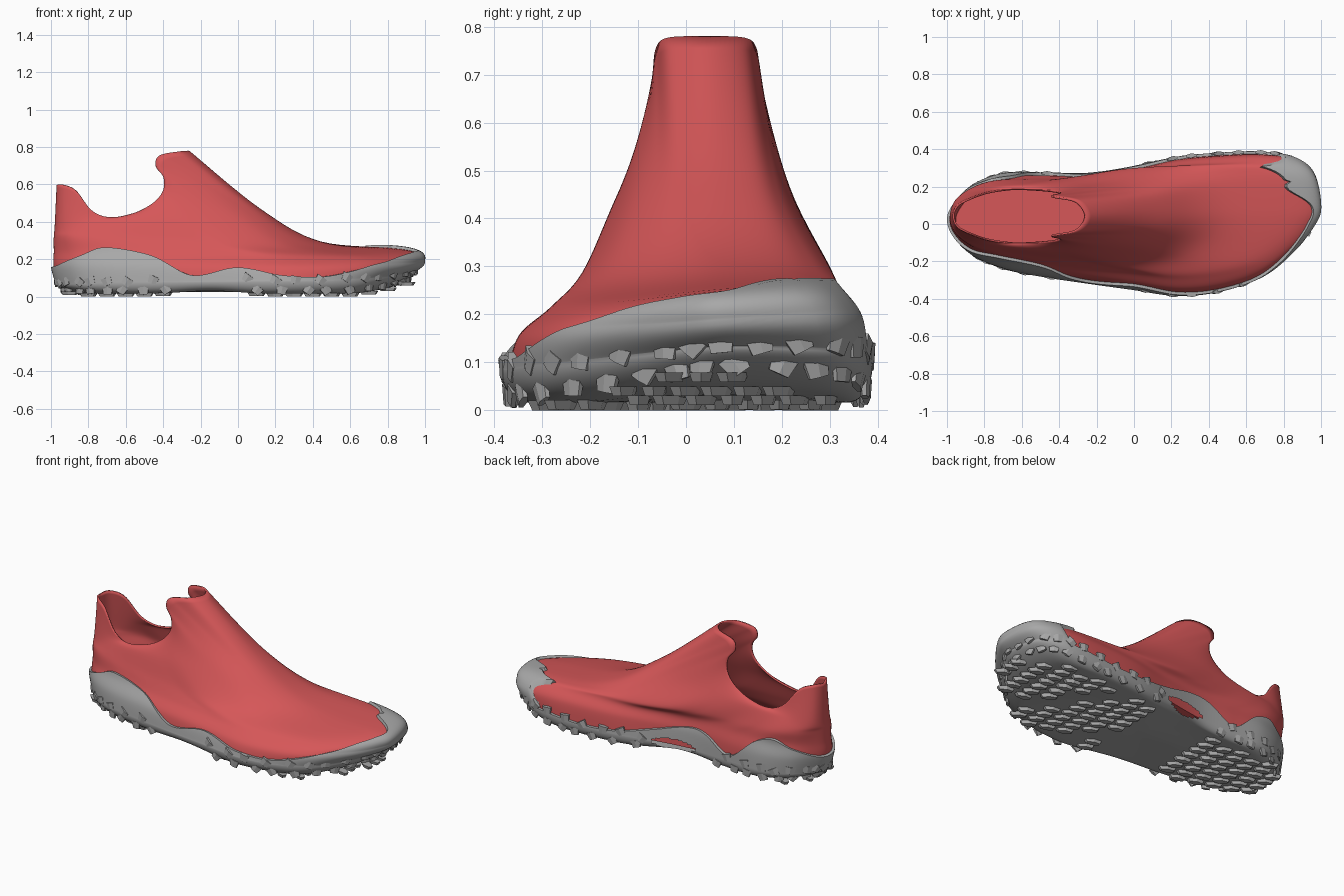
import bpy, bmesh, math, random
from mathutils import Vector, Matrix

random.seed(4)
if "Cube" in bpy.data.objects:
    bpy.data.objects.remove(bpy.data.objects["Cube"])


def material(name, r, g, b):
    m = bpy.data.materials.new(name)
    m.use_nodes = True
    m.diffuse_color = (r, g, b, 1)
    m.node_tree.nodes["Principled BSDF"].inputs["Base Color"].default_value = (r, g, b, 1)
    return m


red = material("red knit", 0.67, 0.095, 0.098)
grey = material("grey rubber", 0.39, 0.39, 0.39)

# Foot outline, heel to toe, at evenly spaced angles (right side and left side)
RIGHT = [.02, -.07, -.17, -.235, -.275, -.31, -.345, -.38, -.355, -.28, -.14, 0, .1]
LEFT = [.02, .10, .205, .265, .265, .262, .30, .355, .378, .385, .362, .28, .1]
# Collar edge, heel tab to tongue tip: x, z, half width
COLLAR = [(-.97, .595, 0), (-.945, .60, .06), (-.87, .57, .10), (-.78, .46, .13),
          (-.68, .425, .143), (-.55, .45, .143), (-.45, .505, .138), (-.40, .57, .13),
          (-.40, .64, .122), (-.44, .70, .112), (-.42, .755, .105), (-.31, .777, .08),
          (-.26, .78, 0)]
# Rings of the upper: back x, front x, back z, front z, narrowing right and left, lift, tilt
RINGS = [(-.96, .94, .07, .085, .03, .06, .06, 0), (-.985, .985, .16, .195, .11, .1, 0, .07),
         (-.985, .92, .24, .253, .34, .3, 0, .09), (-.985, .45, .32, .297, .57, .42, 0, .05),
         (-.98, .12, .38, .47, .8, .84, 0, 0)]
# Height of the rubber edge, measured in rings, on each side
EDGE_R = [1, 1.1, 1.6, 2.3, 1.9, .5, .9, .45, .4, .95, 1.6, 1.8, 1.85]
EDGE_L = [1, 1.1, 1.7, 2.3, .4, 1.4, .75, .25, .1, .12, .15, 2.15, 1.9]
N, STEPS = 24, 216


def loop(right, left):
    return right + left[-2:0:-1]


def ring_side(ring, outline, sign):
    xb, xf, zb, zf, right_k, left_k, lift, tilt = ring
    pts = []
    for j, y in enumerate(outline):
        a = math.pi * j / 12
        t = (1 - math.cos(a)) / 2
        blend = (1 + sign * math.sin(a)) / 2
        k = right_k + (left_k - right_k) * blend
        inner = .055 + sign * .15 * max(0, math.sin(a)) ** .6
        z = zb + (zf - zb) * t + lift * max(0, (t - .7) / .3) ** 2
        z += tilt * t * (min(y, .2) - .2)
        pts.append(Vector((xb + (xf - xb) * t, y + (inner - y) * k, z)))
    return pts


def collar_side(sign):
    return [Vector((x, .042 + sign * w, z)) for x, z, w in COLLAR]


net = [loop(ring_side(r, RIGHT, -1), ring_side(r, LEFT, 1)) for r in RINGS]
net.append(loop(collar_side(-1), collar_side(1)))
edge = loop(EDGE_R, EDGE_L)


def spline(p, u):
    a, b, c, d = p
    return b + ((c - a) * u + (a * 2 - b * 5 + c * 4 - d) * u ** 2
                + (b * 3 - a - c * 3 + d) * u ** 3) * .5


def around(row, q):
    i = math.floor(q)
    return spline([row[(i + k) % N] for k in (-1, 0, 1, 2)], q - i)


def surface(s, q):
    i = min(int(s), 4)
    rows = [net[min(max(i + k, 0), 5)] for k in (-1, 0, 1, 2)]
    return spline([around(r, q) for r in rows], s - i)


def offset(s, q, d):
    e = .02
    s0, s1 = max(s - e, 0), min(s + e, 5)
    n = (surface(s, q + e) - surface(s, q - e)).cross(surface(s1, q) - surface(s0, q))
    return surface(s, q) + n.normalized() * d


def bottom(x, y):
    arch = .015 * math.exp(-((x + .15) / .2) ** 2) * (1 + 4 * max(0, y))
    return .016 + .48 * max(0, x - .55) ** 2 + .6 * max(0, -x - .78) ** 2 + arch


def under(q, f, h):
    p = offset(0, q, .015)
    x, y = p.x * f, .02 + (p.y - .02) * f
    return Vector((x, y, p.z + (bottom(x, y) - p.z) * h))


def rim(q):
    toe_cap = 13 < q < 14.4
    return 2.2 if toe_cap else max(.08, around(edge, q))


def loft(bm, rows, centre):
    grid = [[bm.verts.new(p) for p in row] for row in rows]
    c = bm.verts.new(centre)
    for j in range(STEPS):
        k = (j + 1) % STEPS
        bm.faces.new((c, grid[0][k], grid[0][j]))
        for a, b in zip(grid, grid[1:]):
            bm.faces.new((a[j], a[k], b[k], b[j]))


def finish(bm, name, mat, smooth=True):
    me = bpy.data.meshes.new(name)
    bm.to_mesh(me)
    bm.free()
    me.materials.append(mat)
    ob = bpy.data.objects.new(name, me)
    bpy.context.collection.objects.link(ob)
    if smooth:
        bpy.ops.object.select_all(action='DESELECT')
        ob.select_set(True)
        bpy.context.view_layer.objects.active = ob
        bpy.ops.object.shade_smooth_by_angle(angle=math.radians(40))
    return ob


angles = [N * j / STEPS for j in range(STEPS)]

# Knit upper with closed insole and open collar
bm = bmesh.new()
loft(bm, [[surface(5 * i / 40, q) for q in angles] for i in range(41)], (0, .02, .07))
upper = finish(bm, "upper", red)
shell = upper.modifiers.new("thickness", 'SOLIDIFY')
shell.thickness = .01
shell.offset = -1

# Rubber sole wrapping up around the upper
bm = bmesh.new()
rows = [[under(q, f, 1) for q in angles] for f in (.3, .6, .78)]
for i in range(14):
    a = math.pi / 2 * (1 - i / 14)
    rows.append([under(q, .85 + .15 * math.cos(a) ** .9, math.sin(a)) for q in angles])
tops = [rim(q) for q in angles]
for i in range(21):
    rows.append([offset(t * i / 20, q, .015) for q, t in zip(angles, tops)])
rows.append([offset(t + .03, q, -.003) for q, t in zip(angles, tops)])
loft(bm, rows, (0, .02, bottom(0, .02)))


# Arch opening on the inner side
def in_arch(f):
    c = f.calc_center_median()
    return c.y > .2 and ((c.x + .12) / .13) ** 2 + ((c.z - .082) / .034) ** 2 < 1


bmesh.ops.delete(bm, geom=[f for f in bm.faces if in_arch(f)], context='FACES')
finish(bm, "sole", grey)


def lug(bm, pos, yaw, length, width, height, tilt=0):
    m = (Matrix.Translation(pos) @ Matrix.Rotation(yaw, 4, 'Z') @ Matrix.Rotation(tilt, 4, 'Y')
         @ Matrix.Diagonal((length, width, height, 1)))
    bmesh.ops.create_cone(bm, cap_ends=True, segments=6, radius1=.75, radius2=1,
                          depth=1, matrix=m)


# Tread lugs under the heel and forefoot
bm = bmesh.new()
for i in range(-9, 10):
    for j in range(-6, 7):
        x, y = i * .1, j * .065 + (i % 2) * .032
        at = 12 * math.acos(-x) / math.pi
        k = int(at)
        lo, hi = (s[k] + (s[k + 1] - s[k]) * (at - k) for s in (RIGHT, LEFT))
        waist = -.38 < x < .02
        smooth_pad = x > 0 and abs(math.sin(6 * x + 5 * y)) < .35
        if lo * .84 < y < hi * .84 and not waist and not smooth_pad:
            yaw = math.radians(-25 + random.uniform(-10, 10))
            lug(bm, (x, y, bottom(x, y) - .006), yaw, .056, .025, .02)
finish(bm, "tread_lugs", grey, smooth=False)

# Faceted chips on the lower side wall, in two staggered rows
bm = bmesh.new()
for i in range(88):
    q = N * (i + random.uniform(-.3, .3)) / 88
    if i % 2:
        p = offset(random.uniform(.1, .3), q, .011)
    else:
        p = under(q, .965, random.uniform(.6, .75))
    if -.38 < p.x < .02:
        continue
    d = under(q + .05, .97, .5) - under(q - .05, .97, .5)
    lug(bm, p, math.atan2(d.y, d.x), .034, .012, .042, random.uniform(-.7, .7))
finish(bm, "side_lugs", grey, smooth=False)
